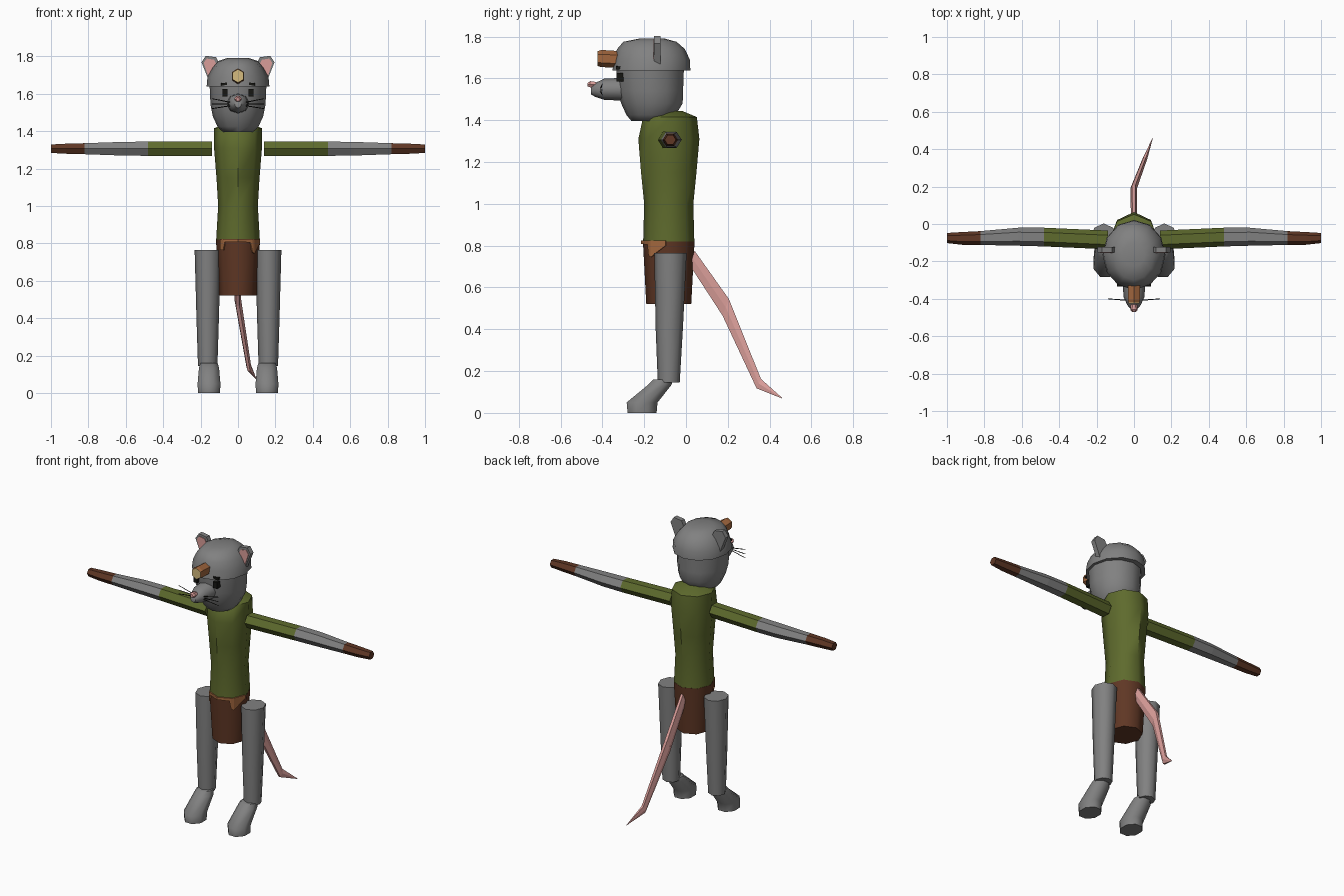
import bpy, bmesh, math
from mathutils import Vector

cube = bpy.data.objects.get("Cube")
if cube:
    bpy.data.objects.remove(cube, do_unlink=True)


def material(name, rgb):
    m = bpy.data.materials.new(name)
    m.use_nodes = True
    m.diffuse_color = (*rgb, 1)
    m.node_tree.nodes["Principled BSDF"].inputs["Base Color"].default_value = (*rgb, 1)
    return m


GREY = material("grey fur", (0.22, 0.22, 0.22))
GREEN = material("olive cloth", (0.112, 0.145, 0.026))
BROWN = material("brown leather", (0.115, 0.038, 0.018))
TAN = material("tan leather", (0.36, 0.135, 0.048))
PINK = material("pink skin", (0.70, 0.34, 0.32))
YELLOW = material("lamp glass", (0.66, 0.50, 0.21))
BLACK = material("black", (0.008, 0.008, 0.006))


def finish(name, bm, mats, angle):
    bmesh.ops.recalc_face_normals(bm, faces=bm.faces)
    me = bpy.data.meshes.new(name)
    bm.to_mesh(me)
    bm.free()
    for m in mats:
        me.materials.append(m)
    ob = bpy.data.objects.new(name, me)
    bpy.context.collection.objects.link(ob)
    bpy.ops.object.select_all(action='DESELECT')
    ob.select_set(True)
    bpy.context.view_layer.objects.active = ob
    if angle:
        bpy.ops.object.shade_smooth_by_angle(angle=math.radians(angle))
    return ob


def loft(name, rings, mats, n=8, phase=0.0, angle=50, bands=None):
    """Skin elliptical rings given as (centre, half axis u, half axis v)."""
    bm = bmesh.new()
    loops = []
    for c, u, v in rings:
        c, u, v = Vector(c), Vector(u), Vector(v)
        loops.append([bm.verts.new(c + u * math.cos(a) + v * math.sin(a))
                      for a in (phase + math.tau * i / n for i in range(n))])
    bands = bands or [0] * (len(rings) - 1)
    for k, (a, b) in enumerate(zip(loops, loops[1:])):
        for i in range(n):
            j = (i + 1) % n
            bm.faces.new((a[i], a[j], b[j], b[i])).material_index = bands[k]
    bm.faces.new(loops[0]).material_index = bands[0]
    bm.faces.new(loops[-1]).material_index = bands[-1]
    return finish(name, bm, mats, angle)


def stack(name, sections, mat, x=0, **kw):
    """Upright loft from (z, front y, back y, half width) sections."""
    rings = [((x, (f + b) / 2, z), (w, 0, 0), (0, (b - f) / 2, 0)) for z, f, b, w in sections]
    return loft(name, rings, [mat], **kw)


def along_y(name, sections, mats, **kw):
    """Loft along y from (y, centre z, half width, half height) sections."""
    rings = [((0, y, z), (w, 0, 0), (0, 0, h)) for y, z, w, h in sections]
    return loft(name, rings, mats, **kw)


def slab(name, outline, y, depth, mats, lean=0):
    """Extrude an x-z outline backwards; the front face takes the last material."""
    bm = bmesh.new()
    face = bm.faces.new([bm.verts.new((px, y, pz)) for px, pz in outline])
    face.material_index = len(mats) - 1
    out = bmesh.ops.extrude_face_region(bm, geom=[face], use_keep_orig=True)
    for e in out["geom"]:
        if isinstance(e, bmesh.types.BMVert):
            e.co.y += depth
        elif isinstance(e, bmesh.types.BMFace):
            e.material_index = 0
    for f in bm.faces:
        if f is not face:
            f.material_index = 0
    return finish(name, bm, mats, 0)


# Torso and skirt
stack("shirt", [(0.815, -0.205, 0.04, 0.117), (1.0, -0.2, 0.035, 0.106), (1.15, -0.215, 0.05, 0.115),
                (1.31, -0.228, 0.064, 0.128), (1.415, -0.205, 0.052, 0.128), (1.445, -0.15, -0.02, 0.06)],
      GREEN)
stack("skirt", [(0.52, -0.19, 0.025, 0.1), (0.82, -0.206, 0.041, 0.118)], BROWN)

# Belt trim wrapped on the front of the skirt
bm = bmesh.new()
pairs = []
for x, low in [(-0.092, 0.765), (-0.076, 0.765), (-0.07, 0.808), (0, 0.808),
               (0.066, 0.805), (0.075, 0.755), (0.086, 0.745), (0.098, 0.77), (0.114, 0.80)]:
    a = abs(x)
    y = -0.211 + 0.45 * a if a < 0.083 else -0.174 + (a - 0.083) * 2.5
    pairs.append([bm.verts.new((x, y, z)) for z in (low, 0.824)])
for p, q in zip(pairs, pairs[1:]):
    bm.faces.new((p[0], q[0], q[1], p[1]))
trim = finish("belt_trim", bm, [TAN], 0)
mod = trim.modifiers.new("thickness", 'SOLIDIFY')
mod.thickness = 0.008
mod.offset = 0

# Head, cap-like crown, snout and nose
stack("head", [(1.395, -0.26, -0.08, 0.08), (1.425, -0.285, -0.05, 0.11), (1.48, -0.31, -0.016, 0.135),
               (1.54, -0.328, -0.014, 0.147), (1.65, -0.333, -0.01, 0.152)], GREY, n=12)
stack("crown", [(1.638, -0.352, 0.021, 0.168), (1.69, -0.343, 0.018, 0.163), (1.74, -0.33, -0.005, 0.135),
                (1.775, -0.3, -0.045, 0.105), (1.79, -0.225, -0.1, 0.06)], GREY, n=12)
along_y("snout", [(-0.28, 1.548, 0.062, 0.055), (-0.39, 1.548, 0.056, 0.051),
                  (-0.435, 1.545, 0.035, 0.033), (-0.455, 1.542, 0.018, 0.018)], [GREY])
along_y("nose", [(-0.43, 1.57, 0.017, 0.015), (-0.458, 1.572, 0.02, 0.017),
                 (-0.47, 1.57, 0.01, 0.01)], [PINK], n=6, angle=0)

# Head lamp
along_y("lamp_body", [(-0.31, 1.69, 0.035, 0.04), (-0.405, 1.695, 0.038, 0.041),
                      (-0.421, 1.695, 0.034, 0.036)], [TAN], n=6, phase=math.pi / 6, angle=0)
along_y("lamp_glass", [(-0.417, 1.695, 0.034, 0.036), (-0.424, 1.695, 0.034, 0.036)],
        [YELLOW], n=6, phase=math.pi / 6, angle=0)

# Tail
tail = [((0, 0.03, 0.74), 0.016, (0.012, 0.042)), ((-0.002, 0.19, 0.505), 0.018, (0.018, 0.045)),
        ((0.058, 0.348, 0.14), 0.013, (0.012, 0.026)), ((0.1, 0.46, 0.07), 0.001, (0.001, 0.001))]
loft("tail", [(c, (w, 0, 0), (0, *v)) for c, w, v in tail], [PINK], n=6, angle=0)

for s, side in ((1, "left"), (-1, "right")):
    # Sleeve, forearm and glove in one tapering hexagonal arm
    arm = [(0.14, -0.085, 0.05, 0.046), (0.48, -0.07, 0.05, 0.044), (0.62, -0.068, 0.048, 0.042),
           (0.82, -0.075, 0.037, 0.034), (0.92, -0.077, 0.034, 0.031), (1.0, -0.075, 0.027, 0.026)]
    loft(side + "_arm", [((s * x, y, 1.306), (0, w, 0), (0, 0, h)) for x, y, w, h in arm],
         [GREEN, GREY, BROWN], n=6, angle=0, bands=[0, 1, 1, 2, 2])

    # Leg and foot
    stack(side + "_leg", [(0.145, -0.135, -0.03, 0.052), (0.4, -0.145, -0.015, 0.06),
                          (0.765, -0.152, 0.003, 0.07)], GREY, x=s * 0.162)
    stack(side + "_foot", [(0, -0.285, -0.135, 0.064), (0.05, -0.29, -0.13, 0.066),
                           (0.135, -0.185, -0.064, 0.058), (0.16, -0.16, -0.06, 0.05)],
          GREY, x=s * 0.155, phase=math.pi / 8)

    # Ear with pink lining
    ear = [(0.195, 1.768), (0.172, 1.803), (0.117, 1.795), (0.098, 1.755), (0.12, 1.65), (0.152, 1.66)]
    lining = [(0.183, 1.765), (0.167, 1.788), (0.128, 1.782), (0.115, 1.755), (0.125, 1.68), (0.155, 1.68)]
    slab(side + "_ear", [(s * x, z) for x, z in ear], -0.152, 0.03, [GREY])
    slab(side + "_ear_lining", [(s * x, z) for x, z in lining], -0.156, 0.006, [PINK])

    # Eye and brow
    eye = [(0.056, 1.585), (0.084, 1.585), (0.084, 1.625), (0.056, 1.625)]
    slab(side + "_eye", [(s * x, z) for x, z in eye], -0.333, 0.05, [BLACK])
    brow = [(0.058, 1.648), (0.092, 1.642), (0.092, 1.656), (0.058, 1.66)]
    slab(side + "_brow", [(s * x, z) for x, z in brow], -0.335, 0.03, [BLACK])

    # Whiskers
    for i, z in enumerate((1.574, 1.545, 1.52)):
        loft(f"{side}_whisker_{i + 1}",
             [((s * 0.035, -0.408, 1.553 - i * 0.008), (0, 0.003, 0), (0, 0, 0.003)),
              ((s * 0.14, -0.4, z), (0, 0.002, 0), (0, 0, 0.002))], [BLACK], n=4, angle=0)
